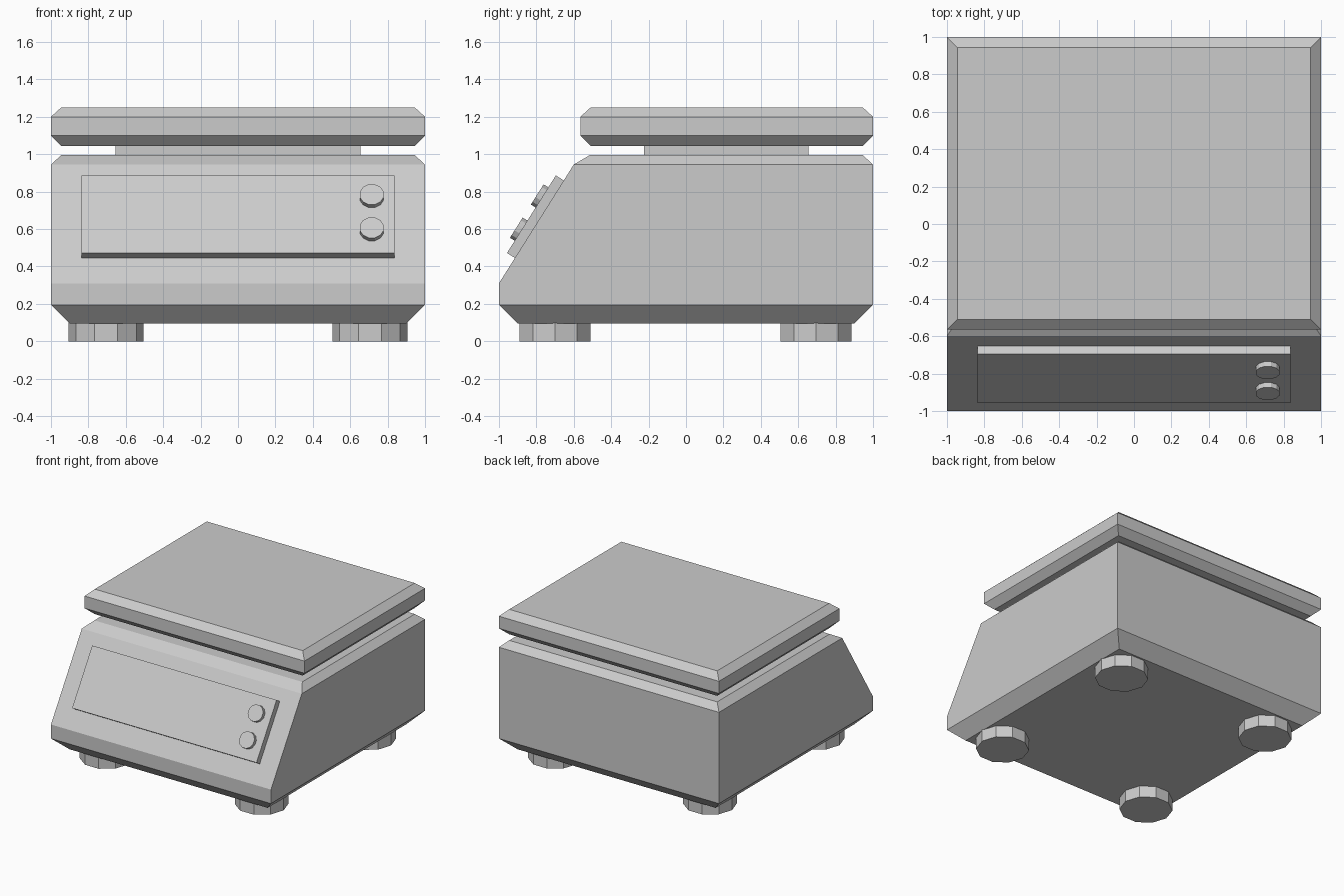
import bpy, bmesh, math
from mathutils import Matrix, Vector

cube = bpy.data.objects.get("Cube")
if cube:
    bpy.data.objects.remove(cube, do_unlink=True)

grey = bpy.data.materials.new("light_grey")
grey.use_nodes = True
GREY = (0.6, 0.6, 0.6, 1)
grey.diffuse_color = GREY
grey.node_tree.nodes["Principled BSDF"].inputs["Base Color"].default_value = GREY


def finish(name, bm, matrix=Matrix()):
    """Turn a bmesh into a named, flat-shaded grey object."""
    bmesh.ops.recalc_face_normals(bm, faces=bm.faces)
    mesh = bpy.data.meshes.new(name)
    bm.to_mesh(mesh)
    bm.free()
    mesh.materials.append(grey)
    obj = bpy.data.objects.new(name, mesh)
    obj.matrix_world = matrix
    bpy.context.collection.objects.link(obj)
    return obj


def stack(name, layers, matrix=Matrix()):
    """Loft rectangles (half width, y front, y back, z) from bottom to top."""
    bm = bmesh.new()
    rings = []
    for w, y0, y1, z in layers:
        corners = ((-w, y0), (w, y0), (w, y1), (-w, y1))
        rings.append([bm.verts.new((x, y, z)) for x, y in corners])
    for low, high in zip(rings, rings[1:]):
        for i in range(4):
            j = (i + 1) % 4
            bm.faces.new((low[i], low[j], high[j], high[i]))
    bm.faces.new(rings[0])
    bm.faces.new(rings[-1])
    return finish(name, bm, matrix)


def disc(name, sides, radius, height, matrix, turn=0):
    """Low-poly cylinder standing on its local origin."""
    bm = bmesh.new()
    bmesh.ops.create_cone(bm, cap_ends=True, segments=sides, radius1=radius,
                          radius2=radius, depth=height,
                          matrix=Matrix.Translation((0, 0, height / 2)) @ Matrix.Rotation(turn, 4, "Z"))
    return finish(name, bm, matrix)


# Housing with sloped front and chamfered top and bottom
SLOPE_LOW, SLOPE_HIGH = Vector((0, -1, 0.31)), Vector((0, -0.6, 0.945))
stack("housing", [
    (0.9, -0.9, 0.9, 0.095),
    (1, -1, 1, 0.195),
    (1, SLOPE_LOW.y, 1, SLOPE_LOW.z),
    (1, SLOPE_HIGH.y, 1, SLOPE_HIGH.z),
    (0.945, -0.515, 0.945, 0.995),
])

# Neck and weighing platform
stack("neck", [(0.655, -0.225, 0.655, 0.98), (0.655, -0.225, 0.655, 1.06)])
stack("platform", [
    (0.945, -0.51, 0.945, 1.045),
    (1, -0.565, 1, 1.1),
    (1, -0.565, 1, 1.2),
    (0.945, -0.51, 0.945, 1.25),
])

# Control panel and buttons, in the plane of the sloped front
up = (SLOPE_HIGH - SLOPE_LOW).normalized()
across = Vector((1, 0, 0))
out = across.cross(up)
panel_frame = Matrix((across, up, out)).transposed().to_4x4()
panel_frame.translation = SLOPE_LOW + up * 0.405
stack("control_panel", [(0.838, -0.245, 0.245, -0.01), (0.838, -0.245, 0.245, 0.05)], panel_frame)
for name, height in (("lower_button", -0.104), ("upper_button", 0.106)):
    disc(name, 12, 0.066, 0.035,
         panel_frame @ Matrix.Translation((0.715, height, 0.045)), math.pi / 12)

# Four ten-sided feet
for side, x in (("right", -0.705), ("left", 0.705)):
    for end, y in (("front", -0.7), ("back", 0.695)):
        disc(f"{end}_{side}_foot", 10, 0.2, 0.1,
             Matrix.Translation((x, y, 0)), math.pi / 2)
